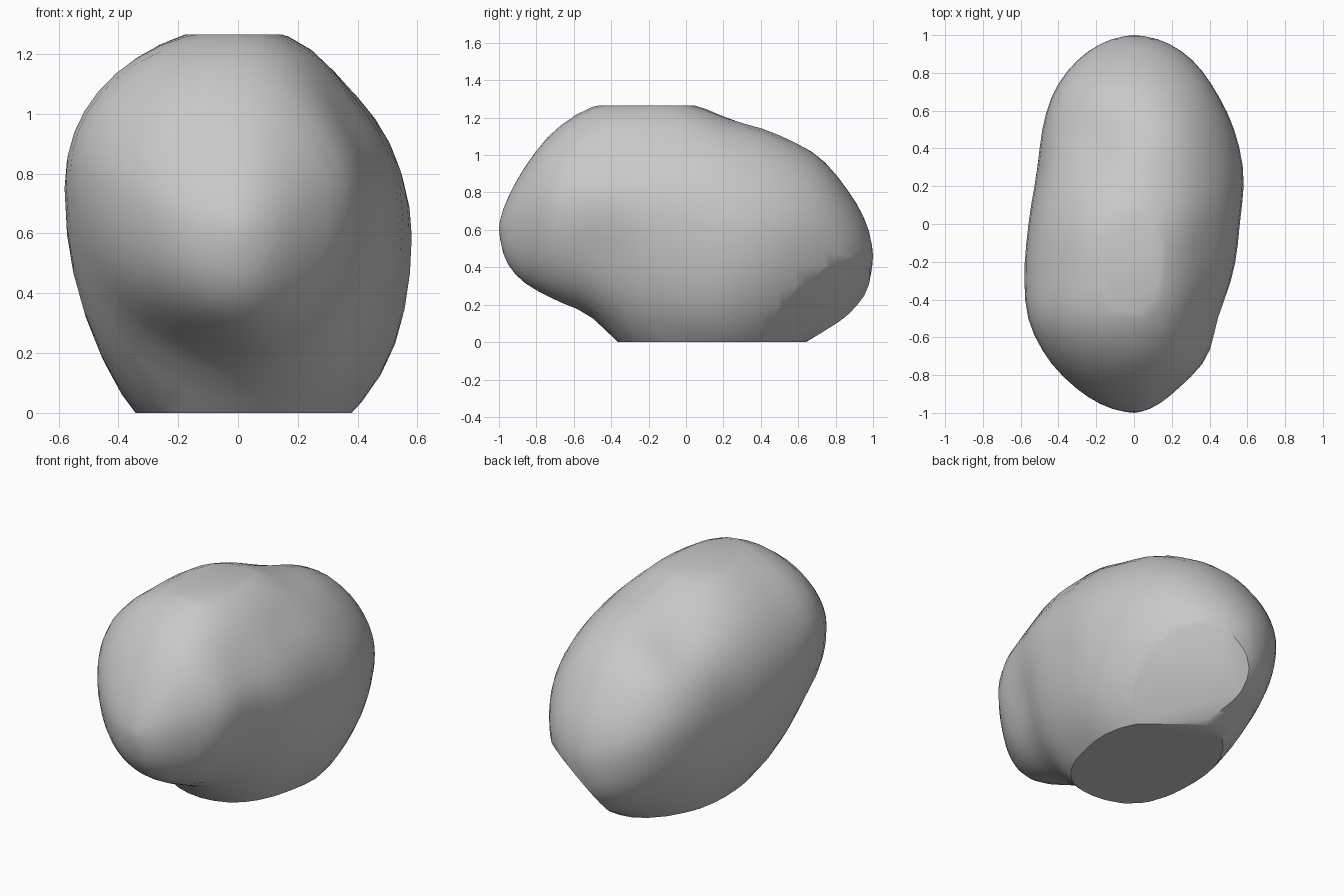
import bpy
import bmesh
import math
from mathutils import Vector

if "Cube" in bpy.data.objects:
    bpy.data.objects.remove(bpy.data.objects["Cube"], do_unlink=True)

# Outline profiles, sampled front to back at equal angles of a half circle
TOP = [.61, .74, .93, 1.13, 1.26, 1.29, 1.28, 1.18, 1.09, .99, .81, .63, .46]
BOTTOM = [.61, .44, .31, .21, .12, -.09, -.18, -.18, -.08, .04, .14, .27, .46]
LEFT = [0, -.15, -.31, -.46, -.56, -.58, -.56, -.53, -.49, -.42, -.3, -.15, 0]
RIGHT = [0, .11, .24, .39, .46, .53, .56, .58, .53, .43, .31, .16, 0]

# Weathering: centre, radius, push outward (negative is a hollow)
DENTS = [
    ((.5, -.45, .48), .2, -.03),
    ((.48, .05, .2), .2, .02),
    ((-.22, .42, 1.08), .16, -.04),
    ((.2, .45, 1.1), .22, .03),
    ((.38, -.1, 1.08), .18, -.03),
    ((.35, -.5, 1.02), .24, -.05),
    ((-.15, -.7, .2), .22, -.03),
    ((-.52, .3, .7), .2, -.015),
]
STATIONS, SIDES = 30, 40
LEFT_WAIST, RIGHT_WAIST = .2, .12


def sample(profile, t):
    """Smooth Catmull-Rom reading of a profile at t in 0..1."""
    last = len(profile) - 1
    i = min(int(t * last), last - 1)
    f = t * last - i
    a, b, c, d = (profile[min(max(i + k, 0), last)] for k in (-1, 0, 1, 2))
    return b + f * ((c - a) + f * ((2*a - 5*b + 4*c - d) + f * (3*(b - c) + d - a))) / 2


def weather(p, middle):
    out = (p - middle).normalized()
    for centre, radius, push in DENTS:
        p = p + out * push * math.exp(-((p - Vector(centre)).length / radius) ** 2)
    return p


def ring(bm, t):
    """Four quarter ellipses, with the widest height set apart on each side."""
    top, bottom, left, right = (sample(s, t) for s in (TOP, BOTTOM, LEFT, RIGHT))
    y = -math.cos(math.pi * t)
    verts = []
    for k in range(SIDES):
        a = math.tau * k / SIDES
        c, s = math.cos(a), math.sin(a)
        width, rise = (right, RIGHT_WAIST) if c > 0 else (-left, LEFT_WAIST)
        waist = (top + bottom + rise * (top - bottom)) / 2
        z = waist + s * (top - waist if s > 0 else waist - bottom)
        verts.append(bm.verts.new(weather(Vector((width * c, y, z)), Vector((0, y * .6, .6)))))
    return verts


# Stone body lofted through the rings
bm = bmesh.new()
rings = [ring(bm, i / STATIONS) for i in range(STATIONS + 1)]
for r, s in zip(rings, rings[1:]):
    for k in range(SIDES):
        n = (k + 1) % SIDES
        bm.faces.new((r[k], r[n], s[n], s[k]))
bmesh.ops.remove_doubles(bm, verts=bm.verts, dist=.002)

# Broken lower back corner, flat worn top and flat resting base
CUTS = [
    ((.45, .3, 0), (.5, .6, -.6)),
    ((0, 0, 1.265), (0, 0, 1)),
    ((0, 0, 0), (0, 0, -1)),
]
for point, normal in CUTS:
    cut = bmesh.ops.bisect_plane(
        bm, geom=bm.verts[:] + bm.edges[:] + bm.faces[:], dist=.0005,
        plane_co=point, plane_no=normal, clear_outer=True)
    rim = [e for e in cut["geom_cut"] if isinstance(e, bmesh.types.BMEdge)]
    bmesh.ops.holes_fill(bm, edges=rim, sides=0)
bmesh.ops.recalc_face_normals(bm, faces=bm.faces)

mesh = bpy.data.meshes.new("boulder")
bm.to_mesh(mesh)
bm.free()
boulder = bpy.data.objects.new("boulder", mesh)
bpy.context.collection.objects.link(boulder)

# Grey stone colour
stone = bpy.data.materials.new("stone grey")
stone.use_nodes = True
colour = (.58, .58, .58, 1)
stone.diffuse_color = colour
stone.node_tree.nodes["Principled BSDF"].inputs["Base Color"].default_value = colour
mesh.materials.append(stone)

bpy.ops.object.select_all(action="DESELECT")
boulder.select_set(True)
bpy.context.view_layer.objects.active = boulder
bpy.ops.object.shade_smooth_by_angle(angle=math.radians(35))
